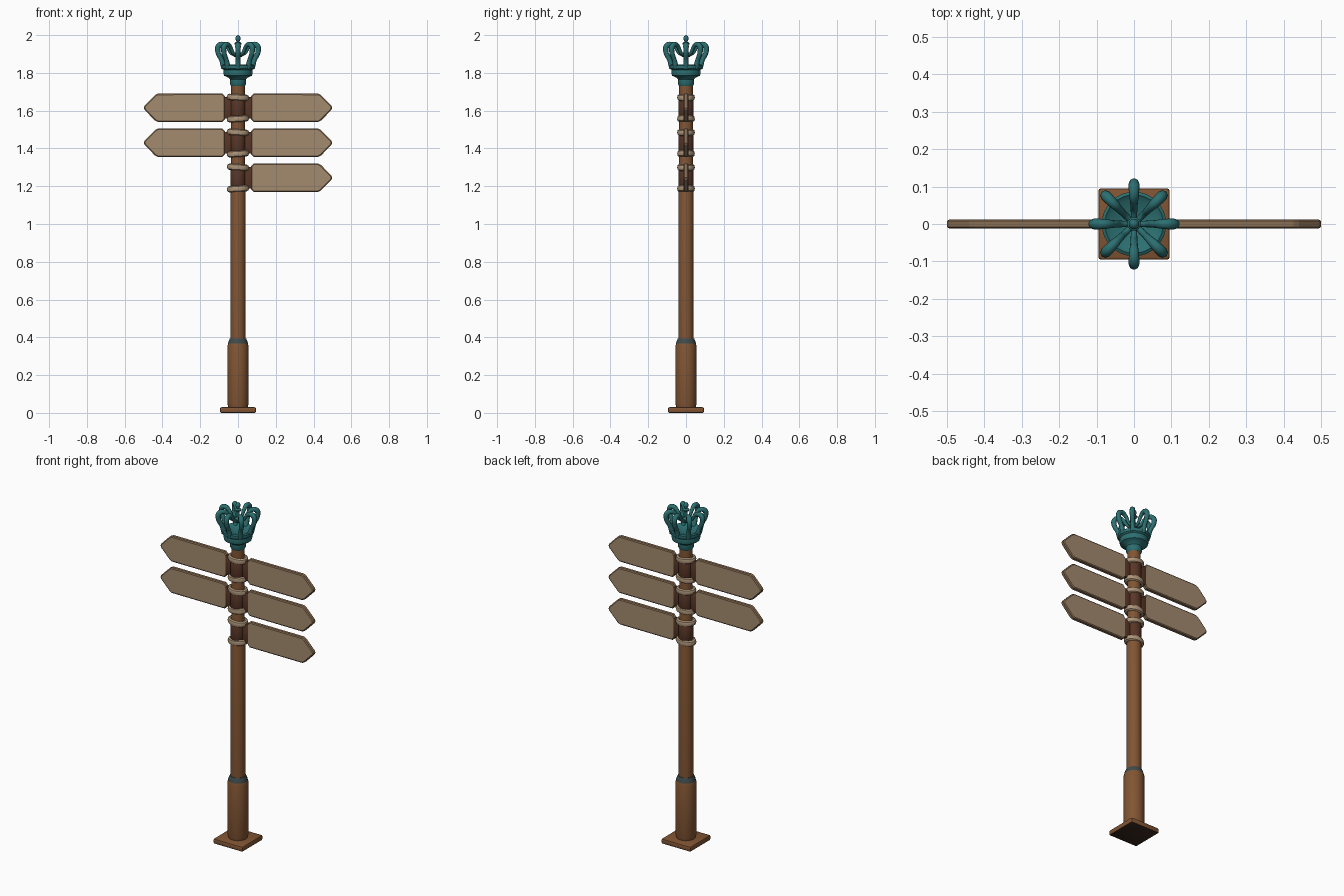
import bpy, bmesh, math
from mathutils import Vector

old = bpy.data.objects.get("Cube")
if old:
    bpy.data.objects.remove(old, do_unlink=True)


def material(name, rgb):
    m = bpy.data.materials.new(name)
    m.use_nodes = True
    m.diffuse_color = (*rgb, 1)
    m.node_tree.nodes["Principled BSDF"].inputs["Base Color"].default_value = (*rgb, 1)
    return m


wood = material("brown wood", (0.22, 0.09, 0.033))
dark_wood = material("dark wood", (0.10, 0.037, 0.02))
underside = material("underside brown", (0.04, 0.02, 0.012))
board = material("pale board", (0.37, 0.255, 0.155))
edge = material("board edge", (0.25, 0.155, 0.085))
rope = material("pale strap", (0.42, 0.30, 0.19))
teal = material("teal metal", (0.025, 0.16, 0.165))
grey = material("dark collar", (0.05, 0.07, 0.07))


def finish(bm, name, mats, smooth=True):
    bmesh.ops.recalc_face_normals(bm, faces=bm.faces)
    mesh = bpy.data.meshes.new(name)
    bm.to_mesh(mesh)
    bm.free()
    for m in mats:
        mesh.materials.append(m)
    ob = bpy.data.objects.new(name, mesh)
    bpy.context.collection.objects.link(ob)
    if smooth:
        bpy.ops.object.select_all(action='DESELECT')
        bpy.context.view_layer.objects.active = ob
        ob.select_set(True)
        bpy.ops.object.shade_smooth_by_angle(angle=math.radians(35))
    return ob


def lathe(name, profile, mat, steps=24):
    """Spin a (radius, height) profile around the z axis."""
    bm = bmesh.new()
    verts = [bm.verts.new((r, 0, z)) for r, z in profile]
    edges = [bm.edges.new(p) for p in zip(verts, verts[1:])]
    bmesh.ops.spin(bm, geom=verts + edges, cent=(0, 0, 0), axis=(0, 0, 1),
                   angle=math.tau, steps=steps)
    bmesh.ops.remove_doubles(bm, verts=bm.verts, dist=0.0002)
    return finish(bm, name, [mat])


def box(name, size, center, mat, bevel):
    bm = bmesh.new()
    bmesh.ops.create_cube(bm, size=1)
    for v in bm.verts:
        v.co = Vector(a * b + c for a, b, c in zip(v.co, size, center))
    bmesh.ops.bevel(bm, geom=bm.edges[:], offset=bevel, segments=2, affect='EDGES', profile=0.5)
    return finish(bm, name, [mat])


# Square foot with a dark underside
foot = box("base_plate", (0.19, 0.19, 0.03), (0, 0, 0.015), wood, 0.007)
foot.data.materials.append(underside)
for p in foot.data.polygons:
    p.material_index = int(p.normal.z < -0.9)

# Pole sections
lathe("lower_post", [(0, 0.025), (0.05, 0.025), (0.056, 0.05), (0.056, 0.355),
                     (0.052, 0.368), (0, 0.368)], wood)
lathe("post_collar", [(0, 0.36), (0.053, 0.36), (0.052, 0.373), (0.043, 0.395), (0, 0.395)], grey)
lathe("pole", [(0, 0.38), (0.04, 0.38), (0.04, 1.17), (0.036, 1.19), (0.036, 1.74), (0, 1.74)], wood)


def sign(name, side, z):
    """Pointed board with a chamfered rim, plus its mounting bracket."""
    h = 0.075
    outline = [(0.068, -h + 0.016), (0.082, -h), (0.425, -h), (0.44, -h + 0.008),
               (0.494, -0.012), (0.499, 0)]
    outline += [(x, -v) for x, v in reversed(outline[:-1])]
    bm = bmesh.new()
    low = bm.faces.new([bm.verts.new((side * x, -0.012, z + v)) for x, v in outline])
    out = bmesh.ops.extrude_face_region(bm, geom=[low])
    moved = [g for g in out["geom"] if isinstance(g, bmesh.types.BMVert)]
    bmesh.ops.translate(bm, verts=moved, vec=(0, 0.024, 0))
    bmesh.ops.recalc_face_normals(bm, faces=bm.faces)
    for f in bm.faces:
        f.material_index = int(abs(f.normal.y) < 0.9)
    big = [f for f in bm.faces if abs(f.normal.y) > 0.9]
    rim = bmesh.ops.inset_region(bm, faces=big, thickness=0.006, depth=0)
    for f in rim["faces"]:
        f.material_index = 1
    # Thin the outer silhouette so the rim slopes
    inner = {v for f in big for v in f.verts}
    for v in bm.verts:
        if v not in inner:
            v.co.y *= 0.65
    finish(bm, name + "_board", [board, edge], smooth=False)
    box(name + "_bracket", (0.05, 0.024, 0.115), (side * 0.052, 0, z), dark_wood, 0.006)


def strap(name, z, tilt):
    """Rounded flattened binding around the pole."""
    bm = bmesh.new()
    n, m = 24, 8
    rings = []
    for i in range(n):
        a = math.tau * i / n
        ring = []
        for j in range(m):
            b = math.tau * j / m
            r = 0.036 + 0.011 * math.cos(b)
            x = r * math.cos(a) * 1.27
            ring.append(bm.verts.new((x, r * math.sin(a), z + 0.017 * math.sin(b) + tilt * x)))
        rings.append(ring)
    for i in range(n):
        p, q = rings[i], rings[(i + 1) % n]
        for j in range(m):
            k = (j + 1) % m
            bm.faces.new((p[j], q[j], q[k], p[k]))
    finish(bm, name, [rope])


# Signs: three on the left, two on the right, straps above and below each row
for row, z in enumerate((1.615, 1.43, 1.245)):
    sign(f"left_sign_{row + 1}", 1, z)
    if row < 2:
        sign(f"right_sign_{row + 1}", -1, z)
    strap(f"upper_strap_{row + 1}", z + 0.055, -0.06)
    strap(f"lower_strap_{row + 1}", z - 0.058, 0.06)
    lathe(f"sleeve_{row + 1}", [(0.036, z - 0.05), (0.04, z - 0.04),
                                (0.04, z + 0.04), (0.036, z + 0.05)], dark_wood)

# Crown cup
lathe("crown_cup", [(0, 1.73), (0.036, 1.73), (0.042, 1.74), (0.042, 1.765), (0.05, 1.775),
                    (0.074, 1.785), (0.078, 1.80), (0.076, 1.815), (0.085, 1.822),
                    (0.086, 1.84), (0.078, 1.845), (0.066, 1.835), (0, 1.825)], teal, 32)

# Eight arches curling out and into the centre
curve = bpy.data.curves.new("crown_arches", 'CURVE')
curve.dimensions = '3D'
curve.bevel_depth = 0.0135
curve.bevel_resolution = 2
curve.resolution_u = 5
curve.use_fill_caps = True
path = [(0.074, 1.825, 1.1), (0.088, 1.87, 0.9), (0.106, 1.91, 1), (0.103, 1.942, 1.1),
        (0.08, 1.951, 1), (0.056, 1.935, 0.75), (0.036, 1.905, 0.65), (0.012, 1.892, 0.6)]
for k in range(8):
    a = math.tau * k / 8
    s = curve.splines.new('BEZIER')
    s.bezier_points.add(len(path) - 1)
    for bp, (r, z, w) in zip(s.bezier_points, path):
        bp.co = (r * math.cos(a), r * math.sin(a), z)
        bp.radius = w
        bp.handle_left_type = bp.handle_right_type = 'AUTO'
    s.use_smooth = True
curve.materials.append(teal)
bpy.context.collection.objects.link(bpy.data.objects.new("crown_arches", curve))

# Finial on a stem above the arches
lathe("crown_finial", [(0, 1.88), (0.02, 1.885), (0.02, 1.90), (0.008, 1.915), (0.008, 1.945),
                       (0.018, 1.952), (0.018, 1.958), (0.007, 1.966), (0.013, 1.976),
                       (0.014, 1.985), (0.009, 1.995), (0, 2.0)], teal, 16)
